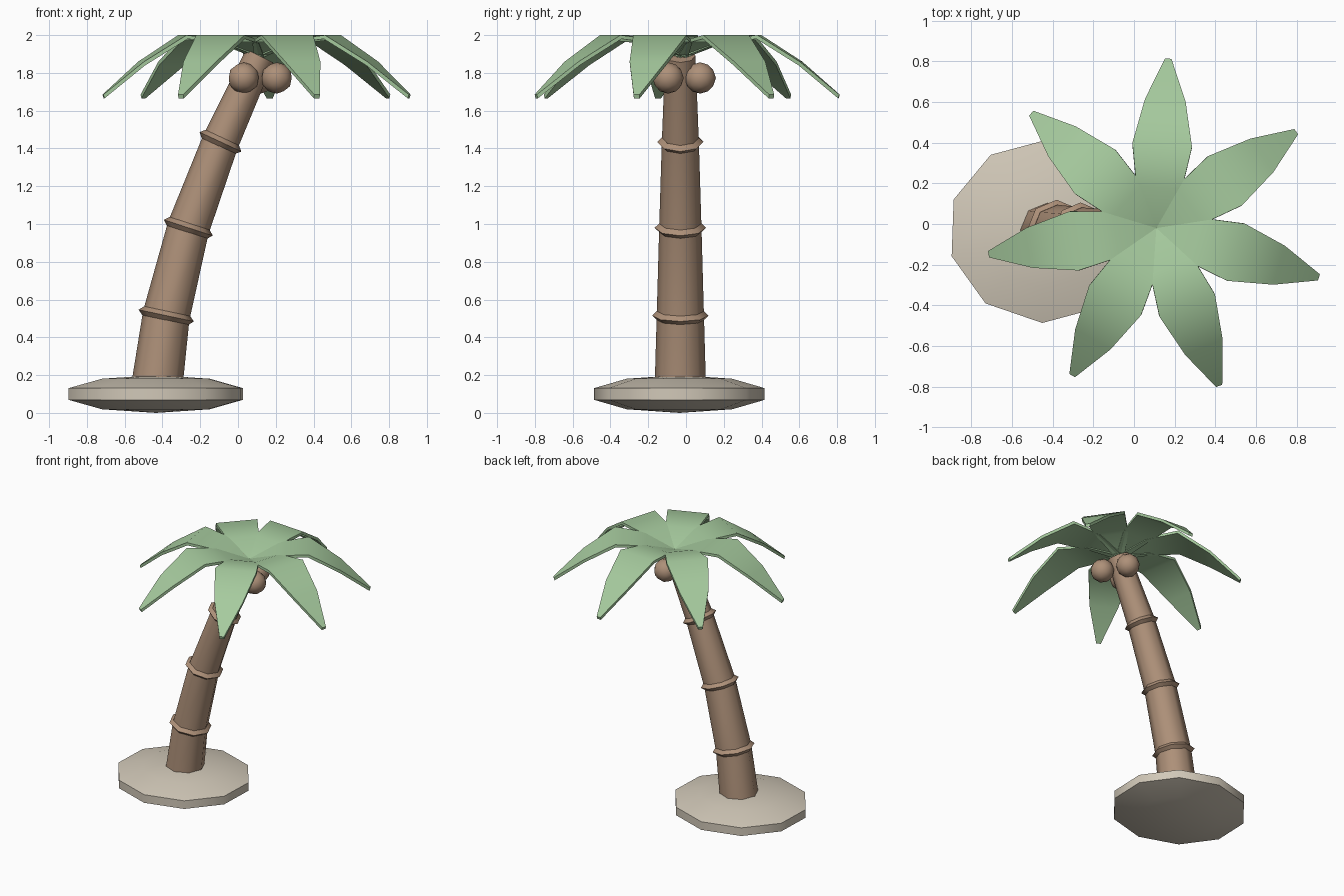
import bpy, bmesh, math
from mathutils import Vector, Matrix

if "Cube" in bpy.data.objects:
    bpy.data.objects.remove(bpy.data.objects["Cube"])


def material(name, rgb):
    m = bpy.data.materials.new(name)
    m.diffuse_color = (*rgb, 1)
    m.use_nodes = True
    m.node_tree.nodes["Principled BSDF"].inputs["Base Color"].default_value = m.diffuse_color
    return m


SAND = material("sand", (0.64, 0.58, 0.48))
BARK = material("bark", (0.42, 0.28, 0.19))
LEAF = material("leaf_green", (0.38, 0.59, 0.34))


def finish(name, bm, mat, angle=50):
    bmesh.ops.recalc_face_normals(bm, faces=bm.faces)
    me = bpy.data.meshes.new(name)
    bm.to_mesh(me)
    bm.free()
    me.materials.append(mat)
    ob = bpy.data.objects.new(name, me)
    bpy.context.collection.objects.link(ob)
    bpy.ops.object.select_all(action='DESELECT')
    ob.select_set(True)
    bpy.context.view_layer.objects.active = ob
    bpy.ops.object.shade_smooth_by_angle(angle=math.radians(angle))
    return ob


def bridge(bm, a, b):
    for i in range(len(a)):
        j = (i + 1) % len(a)
        bm.faces.new((a[i], a[j], b[j], b[i]))


def tilted_circle(bm, c, tilt, r, lift=0, n=8):
    """Circle of n points around c, leaning towards +x by tilt."""
    m = Matrix.Translation(c) @ Matrix.Rotation(math.radians(tilt), 4, 'Y')
    return [bm.verts.new(m @ Vector((r * math.cos(k * math.tau / n),
                                     r * math.sin(k * math.tau / n), lift)))
            for k in range(n)]


# Sand mound: squashed ten-sided sphere
bm = bmesh.new()
bmesh.ops.create_uvsphere(bm, u_segments=10, v_segments=5, radius=1,
                          matrix=Matrix.Translation((-0.435, -0.035, 0.1))
                          @ Matrix.Rotation(math.radians(-2), 4, 'Z')
                          @ Matrix.Diagonal((0.505, 0.475, 0.1, 1)))
finish("sand_mound", bm, SAND)

# Leaning trunk: x, z, tilt, radius
PATH = [(-0.435, 0.1, 7, 0.137), (-0.38, 0.515, 12, 0.125), (-0.263, 0.98, 18, 0.112),
        (-0.093, 1.435, 25, 0.098), (0.115, 1.89, 26, 0.08)]
bm = bmesh.new()
loops = [tilted_circle(bm, (x, -0.03, z), t, r) for x, z, t, r in PATH]
for a, b in zip(loops, loops[1:]):
    bridge(bm, a, b)
bm.faces.new(loops[0])
bm.faces.new(loops[-1])
finish("trunk", bm, BARK)

# Bark rings with a diamond cross-section
for n, (x, z, t, r) in enumerate(PATH[1:4]):
    bm = bmesh.new()
    section = [(0.024, 0), (0, 0.024), (-0.024, 0), (0, -0.024)]
    loops = [tilted_circle(bm, (x, -0.03, z), t, r + dr, dz) for dr, dz in section]
    for k in range(4):
        bridge(bm, loops[k], loops[(k + 1) % 4])
    finish(f"bark_ring_{n + 1}", bm, BARK)

# Three coconuts under the crown
for n, (x, y) in enumerate([(0.03, -0.095), (0.205, -0.095), (0.118, 0.075)]):
    bm = bmesh.new()
    bmesh.ops.create_icosphere(bm, subdivisions=2, radius=0.083,
                               matrix=Matrix.Translation((x, y, 1.773)))
    finish(f"coconut_{n + 1}", bm, BARK)

# Seven drooping fronds: distance, top height, half width
FROND = [(0, 1.90, 0.03), (0.2, 1.975, 0.112), (0.41, 2.0, 0.147),
         (0.63, 1.86, 0.1), (0.835, 1.685, 0.016)]
for n in range(7):
    bm = bmesh.new()
    m = (Matrix.Translation((0.11, -0.02, 0))
         @ Matrix.Rotation(math.radians(86 - n * 360 / 7), 4, 'Z'))
    loops = [[bm.verts.new(m @ Vector(p)) for p in
              ((r, -w, z), (r, w, z), (r - 0.006, w, z - 0.02), (r - 0.006, -w, z - 0.02))]
             for r, z, w in FROND]
    for a, b in zip(loops, loops[1:]):
        bridge(bm, a, b)
    bm.faces.new(loops[0])
    bm.faces.new(loops[-1])
    finish(f"frond_{n + 1}", bm, LEAF)
